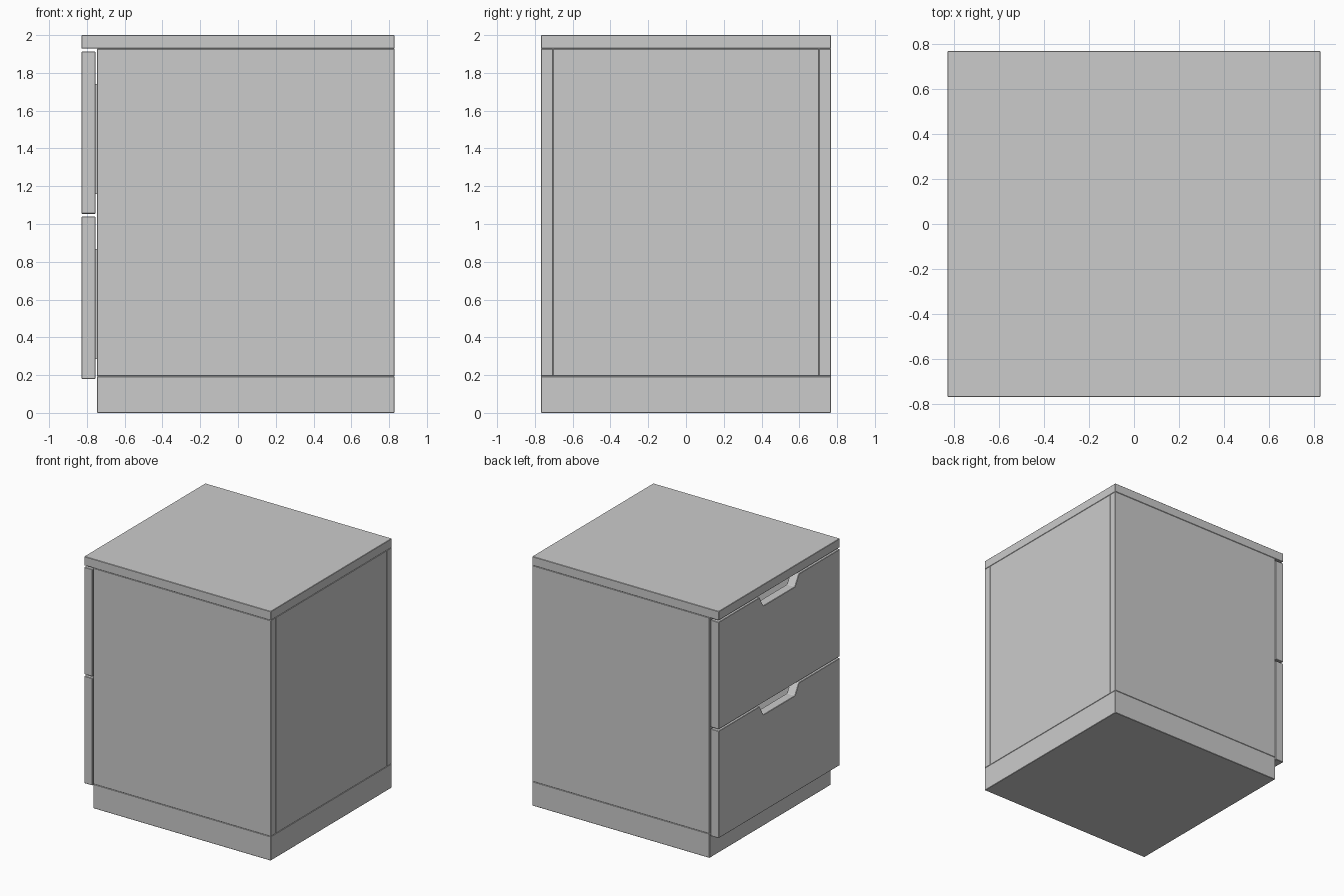
import bpy, bmesh

if "Cube" in bpy.data.objects:
    bpy.data.objects.remove(bpy.data.objects["Cube"])

X, Y = 0.828, 0.768      # half depth and half width
FRONT = -0.747           # front edge of the carcass
BACK_OF_FACE = -0.755    # rear of the drawer faces
T = 0.063                # panel thickness


def finish(name, bm, bevel=0.003):
    bmesh.ops.recalc_face_normals(bm, faces=bm.faces)
    me = bpy.data.meshes.new(name)
    bm.to_mesh(me)
    bm.free()
    ob = bpy.data.objects.new(name, me)
    bpy.context.collection.objects.link(ob)
    if bevel:
        mod = ob.modifiers.new("edge_bevel", 'BEVEL')
        mod.width = bevel
        mod.segments = 1
    return ob


def add_box(bm, lo, hi):
    verts = bmesh.ops.create_cube(bm, size=1)["verts"]
    for v in verts:
        v.co = [(a + b) / 2 + c * (b - a) for a, b, c in zip(lo, hi, v.co)]


def box(name, lo, hi):
    bm = bmesh.new()
    add_box(bm, lo, hi)
    return finish(name, bm)


# Carcass: top, plinth, sides and back
box("top_panel", (-X, -Y, 1.928), (X, Y, 2.0))
box("plinth", (FRONT, -Y, 0), (X, Y, 0.194))
for side, s in (("left", 1), ("right", -1)):
    ys = sorted((s * (Y - T), s * Y))
    box(f"{side}_side_panel", (FRONT, ys[0], 0.194), (X, ys[1], 1.928))
box("back_panel", (X - T, -Y + T, 0.194), (X, Y - T, 1.928))


def drawer_front(name, z0, z1):
    # Slab with a tapered finger notch cut through its top edge
    zn = z1 - 0.085
    half = [(Y, z0), (Y, z1), (0.25, z1), (0.2, zn)]
    profile = half + [(-y, z) for y, z in reversed(half)]
    bm = bmesh.new()
    face = bm.faces.new([bm.verts.new((-X, y, z)) for y, z in profile])
    new = bmesh.ops.extrude_face_region(bm, geom=[face])["geom"]
    bmesh.ops.translate(bm, vec=(BACK_OF_FACE + X, 0, 0),
                        verts=[g for g in new if isinstance(g, bmesh.types.BMVert)])
    finish(name, bm)


def drawer_box(name, z0, z1):
    # Open tray behind the drawer face
    w, t, x0, x1 = 0.67, 0.04, BACK_OF_FACE, 0.7
    bm = bmesh.new()
    add_box(bm, (x0, -w, z0), (x1, w, z0 + t))
    for s in (-1, 1):
        ys = sorted((s * w, s * (w - t)))
        add_box(bm, (x0, ys[0], z0 + t), (x1, ys[1], z1))
    for a in (x0, x1 - t):
        add_box(bm, (a, -w + t, z0 + t), (a + t, w - t, z1))
    finish(name, bm, 0)


for level, z in (("lower", 0.18), ("upper", 1.054)):
    drawer_front(f"{level}_drawer_front", z, z + 0.86)
    drawer_box(f"{level}_drawer_box", z + 0.105, z + 0.688)
